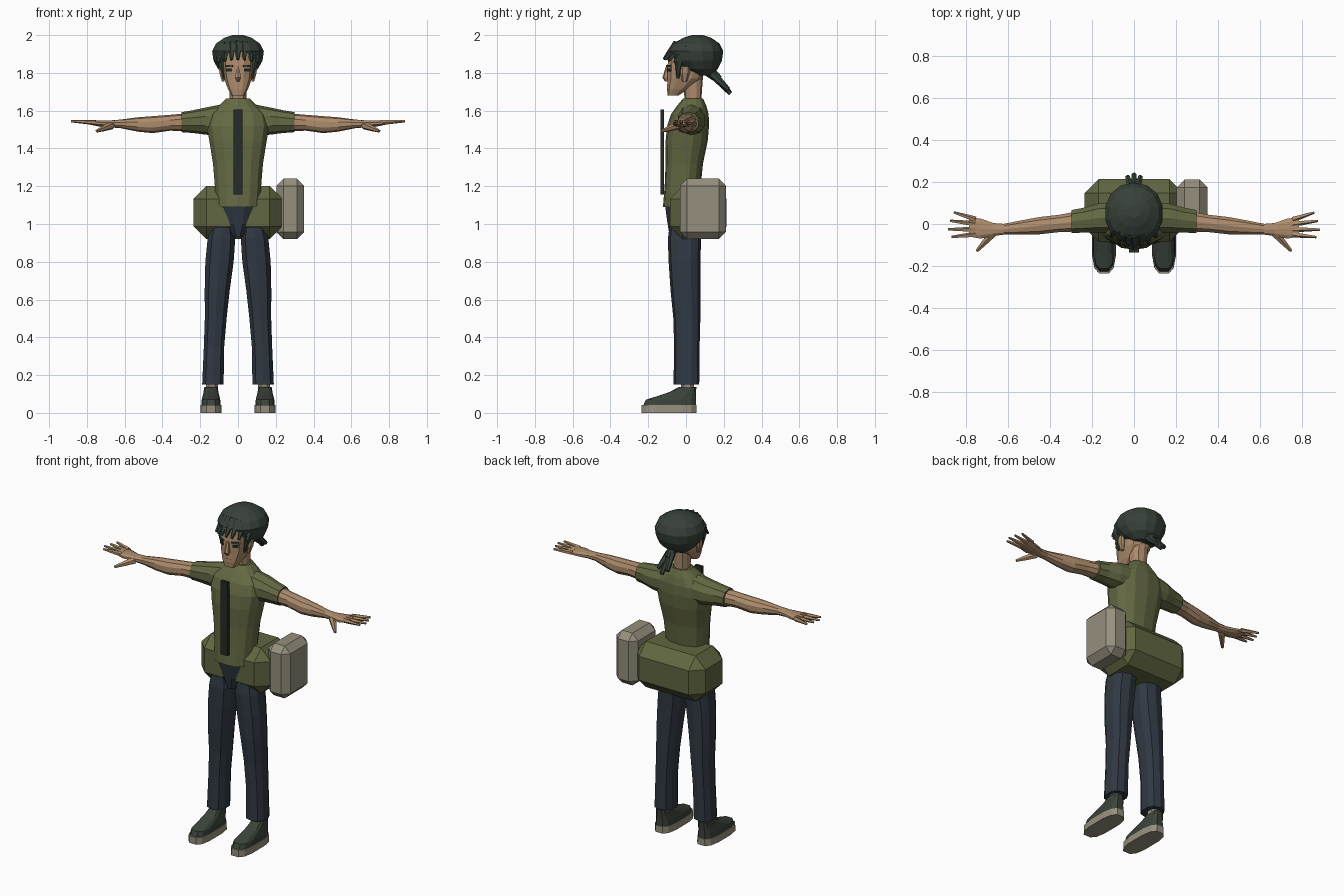
import bpy, bmesh, math
from mathutils import Vector, Matrix


def mat(name, r, g, b):
    m = bpy.data.materials.new(name)
    m.diffuse_color = (r, g, b, 1)
    return m


SHIRT = mat("olive cloth", 0.128, 0.142, 0.056)
BAG = mat("bag green", 0.118, 0.135, 0.052)
DENIM = mat("dark blue cloth", 0.030, 0.040, 0.056)
SKIN = mat("tan skin", 0.42, 0.262, 0.15)
HAIR = mat("dark green hair", 0.038, 0.053, 0.040)
SHOE = mat("shoe green", 0.043, 0.056, 0.042)
STRAP = mat("strap black", 0.018, 0.025, 0.020)
BEIGE = mat("beige canvas", 0.30, 0.275, 0.205)


def finish(bm, name, m):
    bmesh.ops.recalc_face_normals(bm, faces=bm.faces)
    me = bpy.data.meshes.new(name)
    bm.to_mesh(me)
    bm.free()
    me.materials.append(m)
    ob = bpy.data.objects.new(name, me)
    bpy.context.collection.objects.link(ob)
    return ob


def skin_rings(name, rings, m):
    bm = bmesh.new()
    vs = [[bm.verts.new(p) for p in r] for r in rings]
    n = len(vs[0])
    for a, b in zip(vs, vs[1:]):
        for i in range(n):
            j = (i + 1) % n
            bm.faces.new((a[i], a[j], b[j], b[i]))
    bm.faces.new(vs[0])
    bm.faces.new(vs[-1])
    return finish(bm, name, m)


def oval(n, p):
    out = []
    for i in range(n):
        a = 2 * math.pi * (i + 0.5) / n
        c, s = math.cos(a), math.sin(a)
        out.append((math.copysign(abs(c) ** p, c), math.copysign(abs(s) ** p, s)))
    return out


def stack(name, rings, m, n=12, p=0.8):
    """Upright loft: each ring is (z, centre x, half width, y front, y back)."""
    return skin_rings(name, [[(cx + rx * c, (y0 + y1) / 2 + (y1 - y0) / 2 * s, z)
                              for c, s in oval(n, p)] for z, cx, rx, y0, y1 in rings], m)


def arm_loft(name, rings, m, side, n=10, p=0.9):
    """Sideways loft: each ring is (x, centre y, half depth, centre z, half height)."""
    return skin_rings(name, [[(side * x, cy + ry * c, cz + rz * s)
                              for c, s in oval(n, p)] for x, cy, ry, cz, rz in rings], m)


def spike(name, p0, p1, r0, r1, m, n=6, flat=1.0):
    """Tapered rod between two points."""
    p0, p1 = Vector(p0), Vector(p1)
    q = (p1 - p0).to_track_quat('Z', 'Y')
    rings = []
    for t, r in ((0, r0), (0.6, r0 * 0.45 + r1 * 0.55), (1, r1)):
        rings.append([p0.lerp(p1, t) + q @ Vector((r * c, r * flat * s, 0)) for c, s in oval(n, 1)])
    return skin_rings(name, rings, m)


def box(name, lo, hi, m, bevel=0.0, turn=0.0, segments=1):
    lo, hi = Vector(lo), Vector(hi)
    bm = bmesh.new()
    bmesh.ops.create_cube(bm, size=1)
    d = hi - lo
    bmesh.ops.scale(bm, vec=d, verts=bm.verts)
    if bevel:
        bmesh.ops.bevel(bm, geom=bm.edges[:], offset=bevel, segments=segments,
                        profile=0.5, affect='EDGES')
    bm.transform(Matrix.Translation((lo + hi) / 2) @ Matrix.Rotation(turn, 4, 'Z'))
    return finish(bm, name, m)


# Shirt body and front strap
stack("shirt", [(1.09, 0, .118, -.122, .085), (1.2, 0, .125, -.113, .078),
                (1.32, 0, .135, -.108, .09), (1.44, 0, .155, -.108, .115),
                (1.52, 0, .168, -.1, .122), (1.58, 0, .155, -.08, .12),
                (1.625, 0, .105, -.048, .108), (1.665, 0, .062, -.015, .09)], SHIRT, 14)
box("front_strap", (-.023, -.135, 1.155), (.023, -.117, 1.605), STRAP)

# Hips, waist bag and side pouch
stack("hips", [(.93, 0, .03, -.088, .08), (1.0, 0, .075, -.1, .1),
               (1.12, 0, .108, -.117, .085)], DENIM)
box("waist_bag", (-.235, -.085, .92), (.235, .215, 1.2), BAG, .067)
box("side_pouch", (.203, -.032, .92), (.35, .212, 1.24), BEIGE, .038)

# Neck and head
stack("neck", [(1.6, 0, .055, -.01, .09), (1.67, 0, .046, -.008, .082),
               (1.78, 0, .05, -.02, .09)], SKIN, 10)
stack("head", [(1.68, 0, .036, -.098, -.04), (1.715, 0, .055, -.102, .015),
               (1.77, 0, .075, -.1, .085), (1.84, 0, .085, -.1, .12),
               (1.91, 0, .085, -.092, .12)], SKIN, 12, .7)
stack("nose", [(1.755, 0, .008, -.112, -.09), (1.775, 0, .016, -.125, -.09),
               (1.835, 0, .009, -.106, -.09)], SKIN, 6)
box("mouth", (-.022, -.101, 1.727), (.022, -.094, 1.731), SKIN)

# Hair dome, knot and tail
stack("hair", [(1.785, 0, .065, .05, .125), (1.82, 0, .108, -.025, .168),
               (1.865, 0, .133, -.08, .19), (1.915, 0, .14, -.095, .197),
               (1.955, 0, .12, -.07, .178), (1.985, 0, .075, -.015, .135),
               (2.0, 0, .03, .03, .09)], HAIR, 14, .95)
spike("hair_knot", (0, .12, 1.81), (0, .175, 1.765), .03, .022, HAIR)
for x in (-.022, 0, .022):
    spike("hair_tail", (x * .4, .15, 1.785), (x * 1.4, .236 - abs(x) * .5, 1.69 + abs(x)),
          .022, .012, HAIR)

# Forelocks fan out over the brow
for i in range(7):
    a = (i - 3) / 3
    spike("forelock", (a * .09, -.045 + .05 * a * a, 1.955 - .02 * a * a),
          (a * .105, -.118 + .055 * a * a, 1.872 - .018 * a * a), .026, .007, HAIR, 5)

for s in (-1, 1):
    # Eyes, brows, ears and sideburns
    x = s * .046
    box("eye", (x - .017, -.0935, 1.808), (x + .017, -.0855, 1.823), STRAP, 0, s * .5)
    box("eyebrow", (x - .021, -.096, 1.832), (x + .021, -.0865, 1.842), HAIR, 0, s * .5)
    stack("ear", [(1.755, s * .078, .008, -.02, .005), (1.8, s * .088, .012, -.03, .02),
                  (1.835, s * .09, .012, -.025, .02)], SKIN, 6)
    stack("sideburn", [(1.77, s * .074, .007, -.05, -.035), (1.82, s * .084, .012, -.055, -.025),
                       (1.88, s * .095, .02, -.06, 0)], HAIR, 6)

    # Sleeve, arm and palm
    arm_loft("sleeve", [(.08, .03, .075, 1.55, .085), (.17, .028, .072, 1.545, .072),
                        (.24, .018, .062, 1.542, .06), (.298, .012, .057, 1.539, .053)], SHIRT, s)
    arm_loft("arm", [(.27, .012, .05, 1.539, .047), (.36, .002, .043, 1.536, .042),
                     (.45, -.008, .043, 1.526, .045), (.53, -.016, .036, 1.527, .038),
                     (.62, -.025, .027, 1.53, .023), (.67, -.026, .032, 1.53, .019),
                     (.73, -.022, .05, 1.532, .017), (.785, -.014, .048, 1.537, .011)], SKIN, s)

    # Fingers and thumb
    for y0, y1, tip in ((.022, .055, .858), (0, .015, .875), (-.026, -.026, .885), (-.05, -.062, .868)):
        spike("finger", (s * .755, y0, 1.537), (s * tip, y1, 1.544), .014, .006, SKIN, 5)
    spike("thumb", (s * .67, -.042, 1.522), (s * .748, -.128, 1.492), .022, .008, SKIN, 6)

    # Trouser leg
    stack("trouser_leg", [(z, s * c, r, a, b) for z, c, r, a, b in (
        (.15, .133, .059, -.066, .07), (.35, .127, .056, -.063, .072),
        (.5, .118, .06, -.067, .076), (.65, .11, .069, -.082, .076),
        (.8, .098, .078, -.092, .076), (.92, .088, .076, -.096, .08),
        (.985, .085, .062, -.088, .08))], DENIM, 10)

    # Sock, shoe and sole
    stack("sock", [(.1, s * .14, .034, -.03, .045), (.17, s * .137, .034, -.03, .045)], BEIGE, 8)
    stack("shoe", [(z, s * .143, r, a, b) for z, r, a, b in (
        (.035, .053, -.232, .057), (.07, .05, -.215, .056), (.09, .045, -.15, .055),
        (.112, .04, -.085, .055), (.138, .036, -.038, .056))], SHOE, 12, .65)
    stack("shoe_sole", [(0, s * .143, .058, -.238, .06), (.042, s * .143, .056, -.238, .06)],
          BEIGE, 12, .65)
